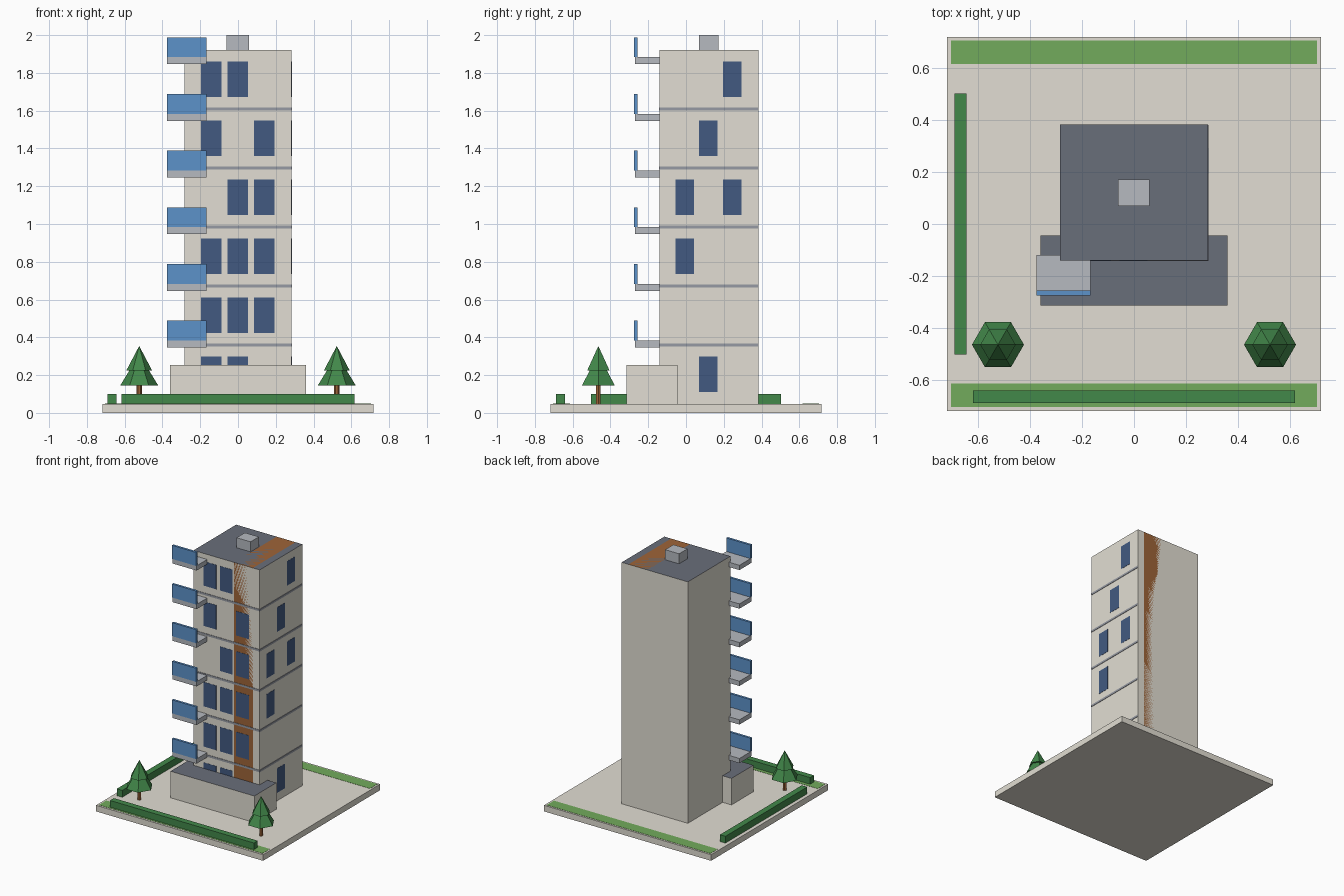
import bpy
import bmesh

cube = bpy.data.objects.get("Cube")
if cube:
    bpy.data.objects.remove(cube, do_unlink=True)


def material(name, rgb):
    """Flat material from 0-255 display colour, stored as linear."""
    lin = [(c / 255 / 12.92 if c < 11 else ((c / 255 + 0.055) / 1.055) ** 2.4) for c in rgb]
    m = bpy.data.materials.new(name)
    m.use_nodes = True
    m.diffuse_color = (*lin, 1)
    m.node_tree.nodes["Principled BSDF"].inputs["Base Color"].default_value = (*lin, 1)
    return m


CONCRETE = material("warm concrete", (226, 222, 211))
ROOF = material("slate roof", (105, 110, 122))
METAL = material("light grey", (182, 186, 192))
BAND = material("band grey", (150, 154, 163))
WINDOW = material("window blue", (66, 90, 129))
RAIL = material("railing blue", (92, 146, 202))
GRASS = material("grass green", (114, 171, 92))
LEAF = material("leaf green", (66, 136, 74))
BROWN = material("rust brown", (158, 100, 56))


def finish(name, bm, mats):
    mesh = bpy.data.meshes.new(name)
    bm.to_mesh(mesh)
    bm.free()
    for m in mats:
        mesh.materials.append(m)
    obj = bpy.data.objects.new(name, mesh)
    bpy.context.collection.objects.link(obj)
    return obj


def box(name, x, y, z, mat, top=None):
    """Box from (min, max) ranges, optionally with another colour on top."""
    bm = bmesh.new()
    bmesh.ops.create_cube(bm, size=1)
    for v in bm.verts:
        v.co = [r[0] if c < 0 else r[1] for c, r in zip(v.co, (x, y, z))]
    if top:
        bm.normal_update()
        for f in bm.faces:
            f.material_index = int(f.normal.z > 0.5)
    return finish(name, bm, [mat, top] if top else [mat])


def cone(name, x, y, z, r1, r2, mat):
    """Six-sided cone or cylinder with corners on the x axis."""
    bm = bmesh.new()
    bmesh.ops.create_cone(bm, cap_ends=True, segments=6, radius1=r1, radius2=r2, depth=z[1] - z[0])
    corner = max(bm.verts, key=lambda v: abs(v.co.x))
    if abs(abs(corner.co.x) - max(r1, r2)) > 0.001:
        for v in bm.verts:
            v.co.x, v.co.y = v.co.y, -v.co.x
    bmesh.ops.translate(bm, verts=bm.verts, vec=(x, y, (z[0] + z[1]) / 2))
    return finish(name, bm, [mat])


BASE, TOP, FLOORS = 0.047, 1.922, 6
STOREY = (TOP - BASE) / FLOORS
TX, TY = (-0.284, 0.284), (-0.14, 0.383)

# Plot with lawns and hedges
box("ground_slab", (-0.718, 0.718), (-0.718, 0.718), (0, BASE), CONCRETE)
for name, y in (("front_lawn", (-0.703, -0.613)), ("back_lawn", (0.616, 0.705))):
    box(name, (-0.703, 0.703), y, (BASE, BASE + 0.0015), GRASS)
box("front_hedge", (-0.618, 0.618), (-0.688, -0.641), (BASE, 0.1), LEAF)
box("side_hedge", (-0.69, -0.643), (-0.502, 0.502), (BASE, 0.1), LEAF)

# Tower, entrance block, service shaft flush with the walls, rooftop unit
box("tower", TX, TY, (BASE, TOP), CONCRETE, ROOF)
box("entrance_block", (-0.36, 0.36), (-0.314, -0.044), (BASE, 0.253), CONCRETE, ROOF)
box("service_shaft", (0.064, 0.226), TY, (BASE, TOP), BROWN)
box("rooftop_unit", (-0.061, 0.059), (0.07, 0.172), (TOP, 2.0), METAL)

# Floor slabs showing as bands on the front and the window side
for i in range(1, FLOORS):
    z = BASE + i * STOREY
    box(f"floor_slab_{i}", (TX[0] + 0.003, TX[1] + 0.003), (TY[0] - 0.003, TY[1] - 0.003),
        (z - 0.008, z + 0.008), BAND)

# Window plates: which columns are glazed on each storey
FRONT = ("01", "012", "012", "12", "02", "01")
SIDE = ("1", "", "0", "02", "1", "2")
for i in range(FLOORS):
    z = BASE + i * STOREY + 0.063
    zr = (z, z + 0.189)
    for c in map(int, FRONT[i]):
        x = -0.142 + c * 0.14
        box(f"front_window_{i}_{c}", (x - 0.054, x + 0.054), (TY[0] - 0.0015, TY[0]), zr, WINDOW)
    for c in map(int, SIDE[i]):
        y = -0.006 + c * 0.125
        box(f"side_window_{i}_{c}", (TX[1], TX[1] + 0.0015), (y - 0.049, y + 0.049), zr, WINDOW)

# Corner balconies
for i in range(FLOORS):
    z = 0.346 + i * 0.3
    x = (-0.375, -0.167)
    box(f"balcony_slab_{i}", x, (-0.27, -0.12), (z, z + 0.037), METAL)
    box(f"balcony_rail_{i}", x, (-0.274, -0.256), (z + 0.037, z + 0.142), RAIL)

# Trees
for side, x in (("left", 0.523), ("right", -0.523)):
    cone(f"{side}_tree_trunk", x, -0.464, (BASE, 0.146), 0.014, 0.014, BROWN)
    cone(f"{side}_tree_lower", x, -0.464, (0.146, 0.31), 0.1, 0, LEAF)
    cone(f"{side}_tree_upper", x, -0.464, (0.225, 0.354), 0.068, 0, LEAF)
